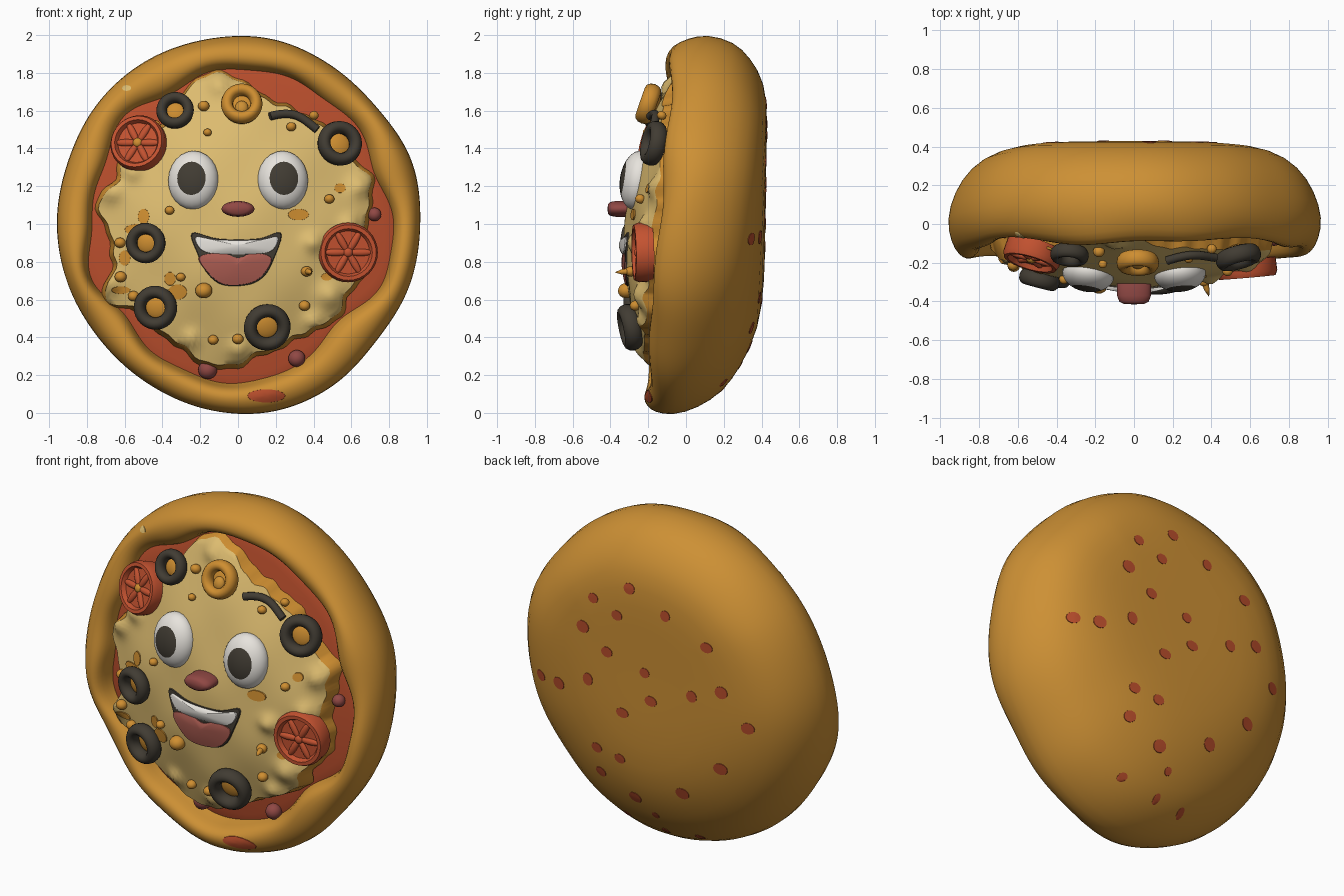
import bpy, bmesh, math, random
from mathutils import Vector, Matrix
from mathutils.bvhtree import BVHTree

if "Cube" in bpy.data.objects:
    bpy.data.objects.remove(bpy.data.objects["Cube"])
random.seed(4)


def material(name, *rgb):
    m = bpy.data.materials.new(name)
    m.use_nodes = True
    m.diffuse_color = (*rgb, 1)
    m.node_tree.nodes["Principled BSDF"].inputs["Base Color"].default_value = (*rgb, 1)
    return m


crust_mat = material("baked crust", .61, .28, .035)
cheese_mat = material("melted cheese", .72, .5, .16)
toast_mat = material("toasted cheese", .62, .27, .03)
sauce_mat = material("red sauce", .48, .075, .025)
tomato_mat = material("tomato red", .55, .085, .03)
olive_mat = material("dark olive", .053, .045, .033)
white_mat = material("white", .82, .79, .74)
meat_mat = material("cured meat", .28, .065, .058)
tongue_mat = material("tongue pink", .42, .11, .085)


# ---- helpers ----
def loop(vals, t):
    """Smooth periodic interpolation through evenly spaced values."""
    n = len(vals)
    i, f = int(t * n), t * n - int(t * n)
    a, b, c, d = (vals[(i + k) % n] for k in (-1, 0, 1, 2))
    return b + .5 * f * (c - a + f * (2*a - 5*b + 4*c - d + f * (3 * (b - c) + d - a)))


def smooth_outline(pts, n=48):
    xs, zs = zip(*pts)
    return [(loop(xs, i / n), loop(zs, i / n)) for i in range(n)]


def polar_outline(radii, n, grow=0, wave=0):
    pts = []
    for i in range(n):
        a = math.tau * i / n
        r = loop(radii, i / n) + grow + wave * (math.sin(23 * a) + math.sin(37 * a + 2))
        pts.append((r * math.cos(a), 1 + r * math.sin(a)))
    return pts


def ellipse(x, z, rx, rz, n=14):
    return [(x + rx * math.cos(math.tau * i / n), z + rz * math.sin(math.tau * i / n))
            for i in range(n)]


def sauce_y(x, z):
    r2 = x * x + (z - 1) ** 2
    return -.05 - .08 * (1 - r2 / .64) + .05 * (z - 1)


# soft lumps in the cheese: x, z, radius
lumps = [(-.67, 1.17, .08), (.65, 1.2, .08), (.6, 1, .07), (.5, .62, .1), (-.68, .68, .07), (.4, .48, .07),
         (-.1, 1.74, .08), (-.25, .39, .06), (0, .33, .07), (.64, .75, .06), (-.56, 1.28, .07), (.4, .9, .07)]


def cheese_y(x, z):
    r2 = x * x + (z - 1) ** 2
    y = -.14 - .18 * (1 - r2 / .56) + .08 * (z - 1) + .007 * math.sin(13 * x + 1) * math.sin(11 * z)
    for lx, lz, r in lumps:
        y -= .55 * r * math.exp(-((x - lx) ** 2 + (z - lz) ** 2) / (.5 * r * r))
    return y


def place(x, z, off=0, surf=cheese_y, flat=0.0):
    """Frame on a surface: local Z points outwards, local Y upwards."""
    e = .03
    n = Vector((surf(x + e, z) - surf(x - e, z), -2 * e, surf(x, z + e) - surf(x, z - e)))
    n = n.normalized().lerp(Vector((0, -1, 0)), flat).normalized()
    spot = Vector((x, surf(x, z), z)) + n * off
    return Matrix.Translation(spot) @ n.to_track_quat('Z', 'Y').to_matrix().to_4x4()


def finish(bm, name, *mats, sharp=50):
    me = bpy.data.meshes.new(name)
    bm.to_mesh(me)
    bm.free()
    for m in mats:
        me.materials.append(m)
    me.shade_smooth()
    me.set_sharp_from_angle(angle=math.radians(sharp))
    ob = bpy.data.objects.new(name, me)
    bpy.context.collection.objects.link(ob)
    return ob


def bridge(bm, a, b, mat=0):
    n = len(a)
    for i in range(n):
        j = (i + 1) % n
        bm.faces.new((a[i], b[i], b[j], a[j])).material_index = mat


def patch(name, outline, surf, *mats, off=0, dome=0, rings=6, skirt=.012, flare=1.025, centre=None, side=-1):
    """Sheet draped over a surface, with a short turned-down border."""
    bm = bmesh.new()
    n = len(outline)
    cx, cz = centre or [sum(p[k] for p in outline) / n for k in (0, 1)]
    prev = None
    for k in range(1, rings + 2):
        s = min(k / rings, flare)
        lift = off + dome * (1 - min(s, 1) ** 2) - (skirt if k > rings else 0)
        ring = []
        for px, pz in outline:
            x, z = cx + (px - cx) * s, cz + (pz - cz) * s
            ring.append(bm.verts.new((x, surf(x, z) + side * lift, z)))
        if prev:
            bridge(bm, prev, ring, len(mats) - 1 if k > rings else 0)
        else:
            bm.faces.new(ring)
            bmesh.ops.poke(bm, faces=bm.faces[:])
            for v in bm.verts:
                if v not in ring:
                    v.co.y = surf(cx, cz) + side * (off + dome)
        prev = ring
    if side > 0:
        bmesh.ops.reverse_faces(bm, faces=bm.faces[:])
    return finish(bm, name, *mats)


def lathe(name, profile, frame, mat, n=32):
    bm = bmesh.new()
    rings = [[bm.verts.new(frame @ Vector((r * math.cos(math.tau * i / n), r * math.sin(math.tau * i / n), h)))
              for i in range(n)] for r, h in profile]
    for a, b in zip(rings, rings[1:]):
        bridge(bm, a, b)
    bmesh.ops.remove_doubles(bm, verts=bm.verts[:], dist=.0002)
    bmesh.ops.recalc_face_normals(bm, faces=bm.faces[:])
    return finish(bm, name, mat)


def blob(name, frame, size, *mats, rings=12):
    bm = bmesh.new()
    bmesh.ops.create_uvsphere(bm, u_segments=24, v_segments=rings, radius=1)
    for f in bm.faces:
        f.material_index = int(len(mats) > 1 and f.calc_center_median().z > .81)
    bmesh.ops.transform(bm, matrix=frame @ Matrix.Diagonal((*size, 1)), verts=bm.verts[:])
    return finish(bm, name, *mats)


def donut(R, width, height, lift):
    """Closed oval cross-section for a ring of outer radius R."""
    return [(R - width + width * math.cos(math.tau * i / 12), lift + height * math.sin(math.tau * i / 12))
            for i in range(13)]


# ---- crust: back dome, outer wall and rolled rim that dips at the upper corners ----
outer = [.97, .985, .965, .98, 1.002, .998, .998, .985, .965, .965, .96, .96, .975, 1, 1.016, 1, .965, .97]
inner = [.82, .78, .8, .8, .83, .82, .78, .81, .77, .79, .83, .78, .83, .85, .85, .79, .76, .84]
dips = [.015, .015, .08, .05, 0, 0, .04, .07, .01, 0, 0, 0, 0, 0, 0, 0, 0, .01]
back = [(.01, .42, 0), (.3, .42, .01), (.55, .41, .04), (.75, .365, .1), (.88, .285, .1), (.965, .16, .1),
        (1.005, .02, .09)]
rim = [(.1, -.08, .08), (.3, -.135, .06), (.55, -.155, .06), (.8, -.15, .06), (.97, -.11, .06), (1.03, -.05, .06),
       (1.2, .02, .06)]
bm, N, prev = bmesh.new(), 96, None
for k, (f, y, tilt) in enumerate(back + rim):
    ring = []
    for i in range(N):
        a = math.tau * i / N
        R, r0 = loop(outer, i / N), loop(inner, i / N) + .01 * math.sin(11 * a + 1)
        on_rim = k >= len(back)
        r = R + (r0 - R) * f if on_rim else R * f
        dz = r * math.sin(a)
        lump = .01 * math.sin(5 * a + 1) + .008 * math.sin(9 * a) + min(f, 1) * loop(dips, i / N) if on_rim else 0
        top = dz if f > .9 or on_rim else min(dz, .55)
        ring.append(bm.verts.new((r * math.cos(a), y + tilt * top + lump, 1 + dz)))
    if prev:
        bridge(bm, prev, ring)
    else:
        bm.faces.new(ring)
    prev = ring
bmesh.ops.recalc_face_normals(bm, faces=bm.faces[:])
crust = finish(bm, "crust", crust_mat, sharp=180)
crust.modifiers.new("soften", 'SUBSURF').levels = 1
bpy.context.view_layer.update()
tree = BVHTree.FromObject(crust, bpy.context.evaluated_depsgraph_get())


def crust_y(side):
    def surf(x, z):
        hit = tree.ray_cast(Vector((x, 2 * side, z)), Vector((0, -side, 0)))[0]
        return hit.y if hit else 0
    return surf


# ---- sauce and cheese ----
patch("sauce", polar_outline(inner, 96, .035), sauce_y, sauce_mat, rings=10, centre=(0, 1))
melt = [.67, .71, .74, .69, .68, .68, .67, .67, .69, .77, .81, .77, .65, .65, .7, .72, .67, .75, .7, .67, .7, .81,
        .7, .7, .7, .73, .76, .74, .69, .68, .67, .7, .71, .68, .72, .69]
patch("cheese", polar_outline(melt, 180, -.005, .006), cheese_y, cheese_mat, toast_mat, rings=30, skirt=.1,
      flare=1.033, centre=(0, 1))

# ---- stains baked into the crust ----
patch("rim_stain", ellipse(.15, .09, .1, .035), crust_y(-1), sauce_mat, off=.004, rings=3)
patch("rim_cheese_fleck", ellipse(-.59, 1.72, .025, .015), crust_y(-1), cheese_mat, off=.004, rings=2)
for x, z in [(.32, 1.52), (.16, 1.46), (-.16, 1.54), (.39, 1.33), (-.43, 1.42), (.23, 1.22), (-.02, 1.16),
             (.36, 1.02), (.57, .93), (-.06, 1), (-.33, 1.1), (-.52, 1.17), (.13, .88), (-.67, .98), (.32, .61),
             (.16, .59), (-.49, .69), (.32, .45), (.1, .35), (-.23, .47), (.08, 1.64), (.72, .92),
             (0, .25), (.25, .16), (0, .12), (-.2, .12)]:
    size = .7 if z < .3 else 1
    patch("back_stain", ellipse(x, z, size * random.uniform(.03, .042), size * random.uniform(.028, .038)),
          crust_y(1), sauce_mat, off=.003, skirt=.006, rings=2, side=1)

# ---- face ----
for side, name in ((-1, "right_eye"), (1, "left_eye")):
    blob(name, place(.238 * side, 1.233, -.012, flat=.25), (.134, .157, .09), white_mat, olive_mat, rings=26)
lathe("nose", [(0, .09), (.6, .088), (.88, .075), (1, .045), (1, -.03), (.8, -.06)],
      place(0, 1.08, .01, flat=1) @ Matrix.Diagonal((.087, .042, 1, 1)), meat_mat)
patch("mouth", smooth_outline([(-.24, .95), (-.21, .84), (-.16, .74), (-.08, .68), (.05, .68), (.13, .72), (.18, .8),
                               (.225, .95), (.1, .92), (-.1, .92)]), cheese_y, olive_mat, off=.008)
patch("teeth", smooth_outline([(-.22, .93), (-.19, .862), (-.09, .842), (.09, .842), (.18, .862), (.207, .93),
                               (.1, .915), (-.1, .915)]), cheese_y, white_mat, off=.014, dome=.015)
patch("tongue", smooth_outline([(-.18, .77), (-.085, .685), (.05, .685), (.13, .73), (.175, .82), (.08, .845),
                                (0, .82), (-.08, .845), (-.197, .83)]), cheese_y, tongue_mat, off=.012, dome=.01)

# ---- olives, with toasted cheese showing through ----
for x, z, R in [(-.33, 1.59, .1), (.53, 1.42, .12), (-.48, .9, .107), (-.43, .56, .117), (.15, .46, .125)]:
    lathe("olive_ring", donut(R, R * .28, R * .38, .035), place(x, z, flat=.2), olive_mat)
    blob("olive_filling", place(x, z, flat=.2), (R * .6, R * .6, .03), toast_mat)
strip = bpy.data.curves.new("olive_strip", 'CURVE')
strip.dimensions, strip.bevel_depth, strip.use_fill_caps = '3D', .022, True
spline = strip.splines.new('NURBS')
spline.points.add(4)
for p, (x, z) in zip(spline.points, [(.17, 1.57), (.24, 1.59), (.33, 1.58), (.38, 1.53), (.42, 1.5)]):
    p.co = (x, cheese_y(x, z) - .03, z, 1)
spline.use_endpoint_u = True
strip.materials.append(olive_mat)
bpy.context.collection.objects.link(bpy.data.objects.new("olive_strip", strip))

# ---- pepper ring ----
lathe("pepper_ring", donut(.11, .032, .045, .05), place(.02, 1.62, flat=.3), toast_mat)
blob("pepper_core", place(.02, 1.62, .02, flat=.3), (.08, .08, .03), toast_mat)
blob("pepper_seed", place(.02, 1.6, .045, flat=.3), (.035, .04, .025), crust_mat)

# ---- tomato slices ----
slice_profile = [(0, .02), (.72, .02), (.8, .045), (.93, .045), (1, .02), (.98, -.05), (0, -.05)]
for x, z, R, off, flat in [(-.52, 1.42, .15, .02, .1), (.58, .85, .158, .015, .75)]:
    frame = place(x, z, off, flat=flat)
    lathe("tomato_slice", [(r * R, h) for r, h in slice_profile], frame, tomato_mat)
    for i in range(6):
        spoke = frame @ Matrix.Rotation(math.tau * i / 6, 4, 'Z') @ Matrix.Translation((R * .42, 0, .02))
        blob("tomato_spoke", spoke, (R * .42, .019, .016), tomato_mat)
    blob("tomato_heart", frame @ Matrix.Translation((0, 0, .025)), (.025, .025, .018),
         toast_mat if x < 0 else tomato_mat)

# ---- crumbs, flat toasted spots and meat pieces ----
for x, z, r in [(-.18, 1.62, .03), (-.16, 1.48, .022), (-.36, 1.07, .025), (-.62, .9, .03), (-.62, .72, .032),
                (-.18, .65, .045), (.36, .75, .03), (.35, .57, .03), (0, .39, .03), (-.13, .39, .028),
                (.48, 1.13, .027), (.28, 1.51, .026), (.4, 1.57, .025), (-.55, .62, .03), (-.3, .72, .025)]:
    blob("crumb", place(x, z, .012), (r, r * .9, r), toast_mat)
for x, z, rx, rz in [(.54, 1.19, .03, .025), (.32, 1.05, .055, .03), (-.5, 1.04, .03, .04), (-.32, .64, .05, .04),
                     (-.53, .97, .07, .03), (.47, .72, .03, .02), (-.6, .82, .03, .04), (-.62, .65, .05, .02),
                     (-.36, .71, .03, .035), (-.44, 1.52, .03, .03)]:
    patch("toasted_spot", ellipse(x, z, rx, rz), cheese_y, toast_mat, off=.007, rings=3)
lathe("crumb_spike", [(.02, 0), (.014, .06), (0, .1)], place(.36, .75), toast_mat, 12)
for x, z, r in [(-.16, .23, .05), (.31, .29, .045), (.72, 1.05, .036)]:
    blob("meat_piece", place(x, z, .015, sauce_y), (r, r, r), meat_mat)
